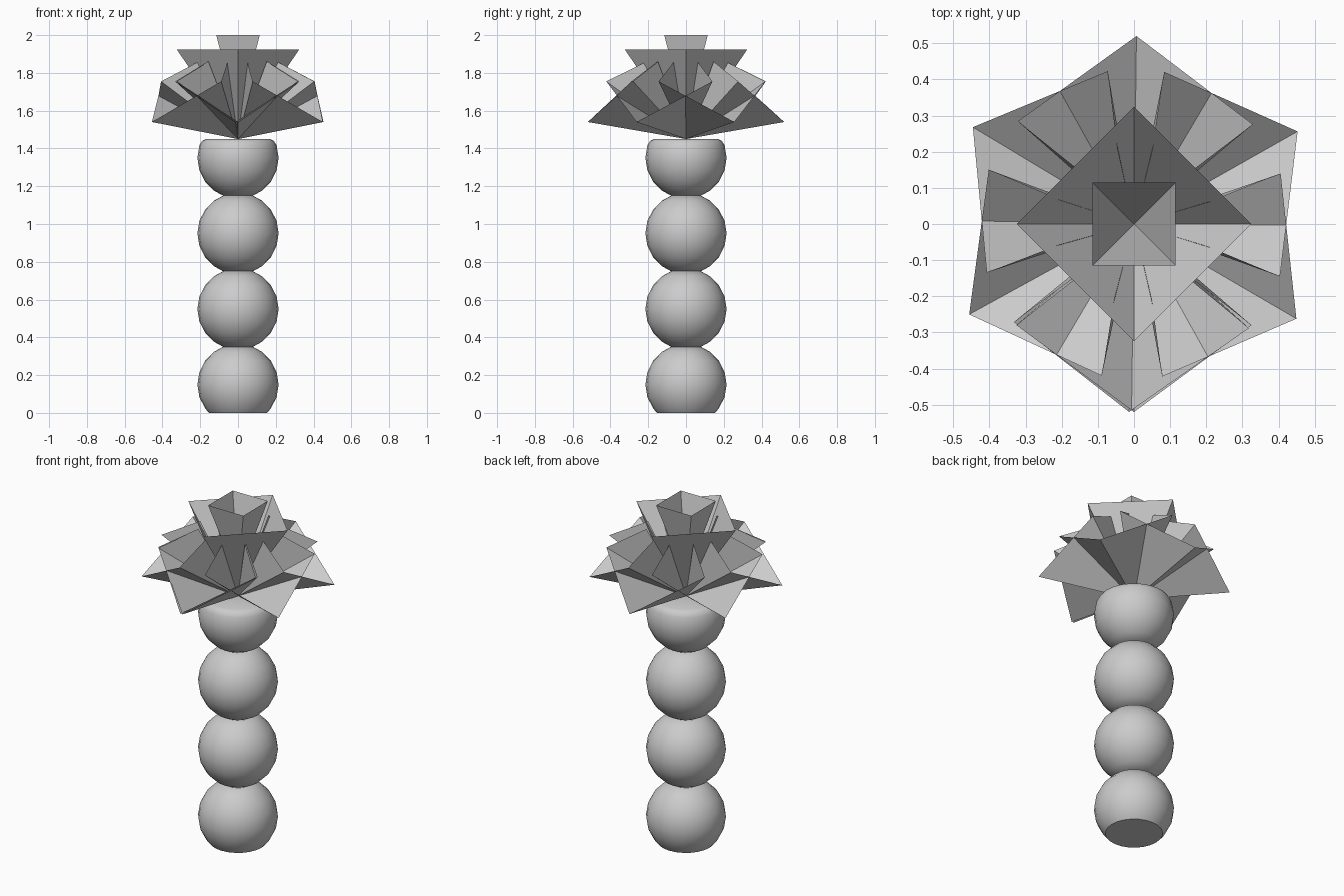
import bpy, bmesh
from math import sin, cos, radians, sqrt

if "Cube" in bpy.data.objects:
    bpy.data.objects.remove(bpy.data.objects["Cube"])


def make(name, verts, faces, smooth=None):
    me = bpy.data.meshes.new(name)
    me.from_pydata(verts, [], faces)
    ob = bpy.data.objects.new(name, me)
    bpy.context.collection.objects.link(ob)
    if smooth:
        bpy.ops.object.select_all(action='DESELECT')
        ob.select_set(True)
        bpy.context.view_layer.objects.active = ob
        bpy.ops.object.shade_smooth_by_angle(angle=radians(smooth))
    return ob


def lathe(name, profile, n=24):
    verts = [(r * cos(radians(360 * k / n)), r * sin(radians(360 * k / n)), z)
             for r, z in profile for k in range(n)]
    faces = [(i * n + k, i * n + (k + 1) % n, (i + 1) * n + (k + 1) % n, (i + 1) * n + k)
             for i in range(len(profile) - 1) for k in range(n)]
    # flat ends
    faces.append(tuple(reversed(range(n))))
    faces.append(tuple(range((len(profile) - 1) * n, len(profile) * n)))
    return make(name, verts, faces, 40)


# Stem of four truncated balls, the end ones cut flatter
R = 0.215
for i in range(4):
    c = 0.15 + 0.4 * i
    low = -0.15 if i == 0 else -0.2
    high = 0.1 if i == 3 else 0.2
    zs = [low] + [R * sin(radians(a)) for a in (-54, -36, -18, 0, 18, 36, 54)
                  if low + 0.015 < R * sin(radians(a)) < high - 0.015] + [high]
    prof = [(sqrt(R * R - z * z), c + z) for z in zs]
    if i == 3:
        prof[-1] = (0.17, c + high)
        prof.insert(-1, (0.19, c + high - 0.01))
    lathe(f"stem_ball_{i + 1}", prof)

# Outer petals: valley fold along the middle, with upright side flaps
for i in range(7):
    a = radians(270 + 59.75 * i)
    local = [(0, 0, 1.45), (0.52, 0, 1.54),
             (0.28, 0.325, 1.755), (0.28, -0.325, 1.755),
             (0.148, 0.156, 1.86), (0.148, -0.156, 1.86)]
    verts = [(x * cos(a) - y * sin(a), x * sin(a) + y * cos(a), z) for x, y, z in local]
    make(f"outer_petal_{i + 1}", verts,
         [(0, 1, 2), (0, 2, 4), (0, 3, 1), (0, 5, 3)])


# Inner square cups: inverted open pyramids
def cup(name, radius, top, bottom, turn):
    verts = [(radius * cos(radians(turn + 90 * k)),
              radius * sin(radians(turn + 90 * k)), top) for k in range(4)]
    make(name, verts + [(0, 0, bottom)], [(4, (k + 1) % 4, k) for k in range(4)])


cup("middle_petal_cup", 0.325, 1.925, 1.45, 0)
cup("inner_petal_cup", 0.115 * sqrt(2), 2.0, 1.55, 45)
